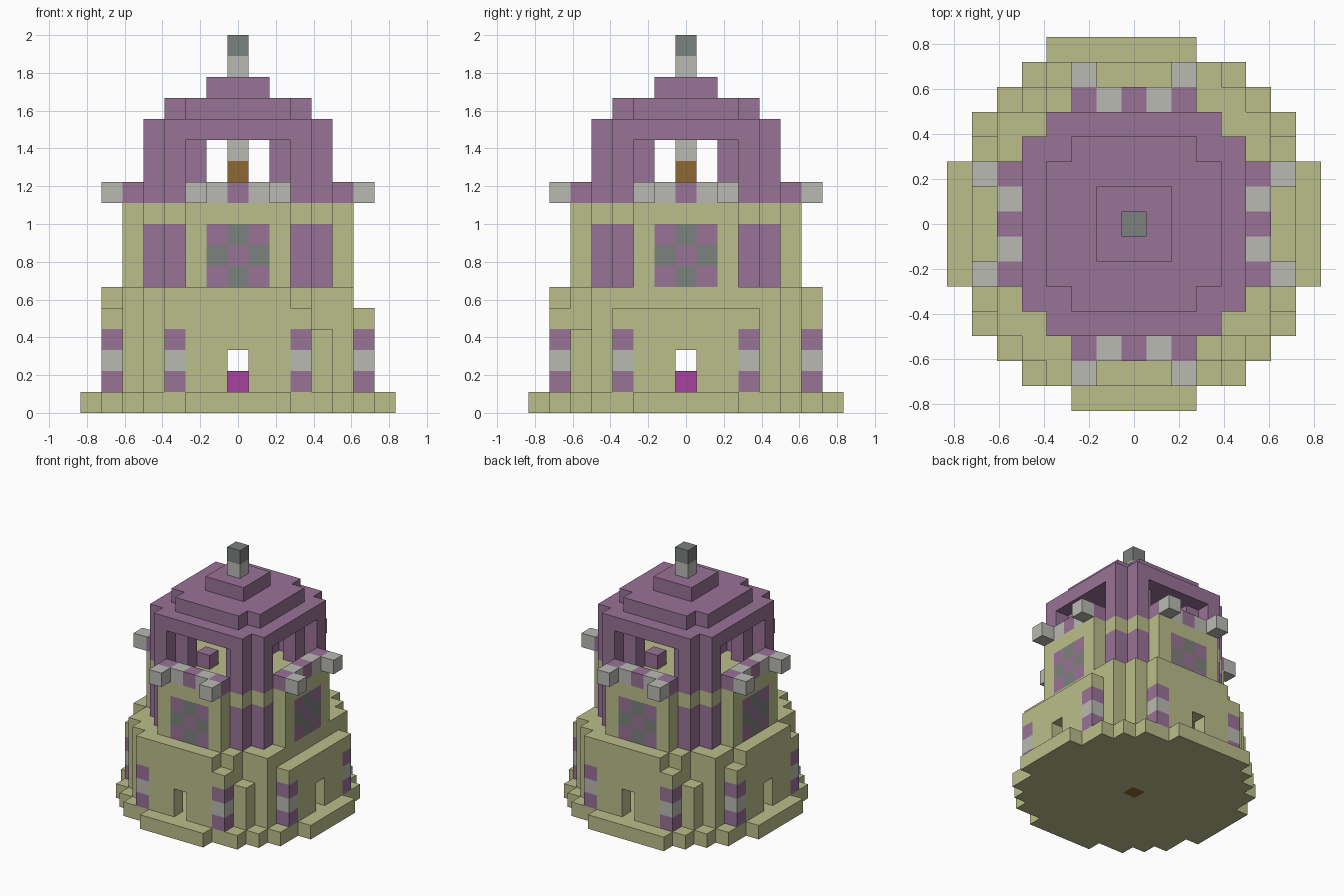
import bpy
import bmesh
from mathutils import Vector

cube = bpy.data.objects.get("Cube")
if cube:
    bpy.data.objects.remove(cube, do_unlink=True)

UNIT = 2 / 18          # edge of one block
COLOURS = {
    "pale_stone": (187, 190, 138),
    "purple_stone": (153, 115, 151),
    "light_grey": (186, 186, 180),
    "dark_grey": (125, 130, 125),
    "brown": (143, 105, 48),
    "magenta": (168, 66, 160),
}


def linear(c):
    c /= 255
    return c / 12.92 if c < 0.04 else ((c + 0.055) / 1.055) ** 2.4


def make_material(name, rgb):
    mat = bpy.data.materials.new(name)
    mat.use_nodes = True
    colour = [linear(c) for c in rgb] + [1]
    mat.diffuse_color = colour
    shader = next(n for n in mat.node_tree.nodes if n.type == 'BSDF_PRINCIPLED')
    shader.inputs["Base Color"].default_value = colour
    return mat


materials = {n: make_material(n, c) for n, c in COLOURS.items()}
grid = {}              # block position -> (part, colour)


def put(part, colour, cells, levels):
    for z in levels:
        for x, y in cells:
            grid[x, y, z] = (part, colour)


def carve(cells, levels):
    for z in levels:
        for x, y in cells:
            grid.pop((x, y, z), None)


def disk(half_widths):
    """Stepped disk: half_widths[k] is the half width of the row k from the middle."""
    n = len(half_widths) - 1
    return {(x, y) for y in range(-n, n + 1)
            for x in range(-half_widths[abs(y)], half_widths[abs(y)] + 1)}


def inner(cells):
    """Cells that are surrounded on all sides."""
    return {(x, y) for x, y in cells
            if all((x + i, y + j) in cells for i in (-1, 0, 1) for j in (-1, 0, 1))}


def four(along, out):
    """The same spot on each of the four sides."""
    return {(along, -out), (out, along), (-along, out), (-out, -along)}


def eight(along, out):
    return four(along, out) | four(-along, out)


# Base plate
base = disk([7, 7, 7, 6, 6, 5, 4, 2]) | {(-3, 7)}
put("base_plate", "pale_stone", base, [0])
put("base_core", "brown", [(0, 0)], [0])

# Hollow lower wall with doors and banded pillars
lower = disk([6, 6, 6, 6, 5, 4, 3])
put("lower_wall", "pale_stone", lower - inner(lower), range(1, 5))
carve(four(0, 6) | four(0, 5), [1, 2])
for z in (1, 2, 3):
    put("banded_pillars", "light_grey" if z == 2 else "purple_stone", eight(3, 6), [z])
put("chest", "magenta", [(0, 0)], [1])

# Ledge on top of the lower wall
ledge = disk([6, 6, 6, 5, 5, 4, 2]) | {(-3, -6), (3, 6)}
ledge = {c for c in ledge if c[0] < 6}
put("ledge", "pale_stone", ledge, [5])
carve([(4, -5), (-4, 5)], [4, 5])

# Middle storey with purple corners and chequered windows
middle = disk([5, 5, 5, 4, 3, 2])
corners = eight(3, 4)
put("middle_wall", "pale_stone", middle, range(6, 10))
put("middle_corners", "purple_stone", corners, range(6, 9))
for row in (-1, 0, 1):
    for col in (-1, 0, 1):
        colour = "dark_grey" if (row + col) % 2 else "purple_stone"
        put("chequered_windows", colour, four(col, 5), [row + 7])

# Parapet with projecting brackets
for col in range(-2, 3):
    put("parapet", "light_grey" if col % 2 else "purple_stone", four(col, 5), [10])
put("brackets", "light_grey", eight(2, 6), [10])

# Open belfry: corner posts, inner posts and lamp
put("corner_posts", "purple_stone", corners, range(10, 13))
put("inner_posts", "purple_stone", eight(2, 3), range(10, 13))
put("inner_steps", "purple_stone", [(-1, -2), (1, 2), (0, 0)], [10])
put("lamp_base", "brown", [(0, 0)], [11])
put("lamp_post", "light_grey", [(0, 0)], [12])

# Stepped roof and finial
put("roof_rim", "purple_stone", disk([4, 4, 4, 4, 3]), [13])
put("roof_step", "purple_stone", disk([3, 3, 3, 2]), [14])
put("roof_cap", "purple_stone", disk([1, 1]), [15])
put("finial_post", "light_grey", [(0, 0)], [16])
put("finial_tip", "dark_grey", [(0, 0)], [17])


def build(part):
    """Mesh the exposed block faces of one part."""
    bm = bmesh.new()
    used = []
    for pos, (name, colour) in grid.items():
        if name != part:
            continue
        if colour not in used:
            used.append(colour)
        centre = Vector(pos) + Vector((0, 0, 0.5))
        for axis in range(3):
            for sign in (-1, 1):
                n = Vector((0, 0, 0))
                n[axis] = sign
                if tuple(int(a + b) for a, b in zip(pos, n)) in grid:
                    continue
                u = Vector((0, 0, 0))
                u[(axis + 1) % 3] = 0.5
                v = n.cross(u)
                mid = centre + n / 2
                quad = [mid - u - v, mid + u - v, mid + u + v, mid - u + v]
                face = bm.faces.new([bm.verts.new(p * UNIT) for p in quad])
                face.material_index = used.index(colour)
    bmesh.ops.remove_doubles(bm, verts=bm.verts[:], dist=UNIT / 100)
    mesh = bpy.data.meshes.new(part)
    bm.to_mesh(mesh)
    bm.free()
    for colour in used:
        mesh.materials.append(materials[colour])
    bpy.context.collection.objects.link(bpy.data.objects.new(part, mesh))


for part in dict.fromkeys(name for name, _ in grid.values()):
    build(part)
